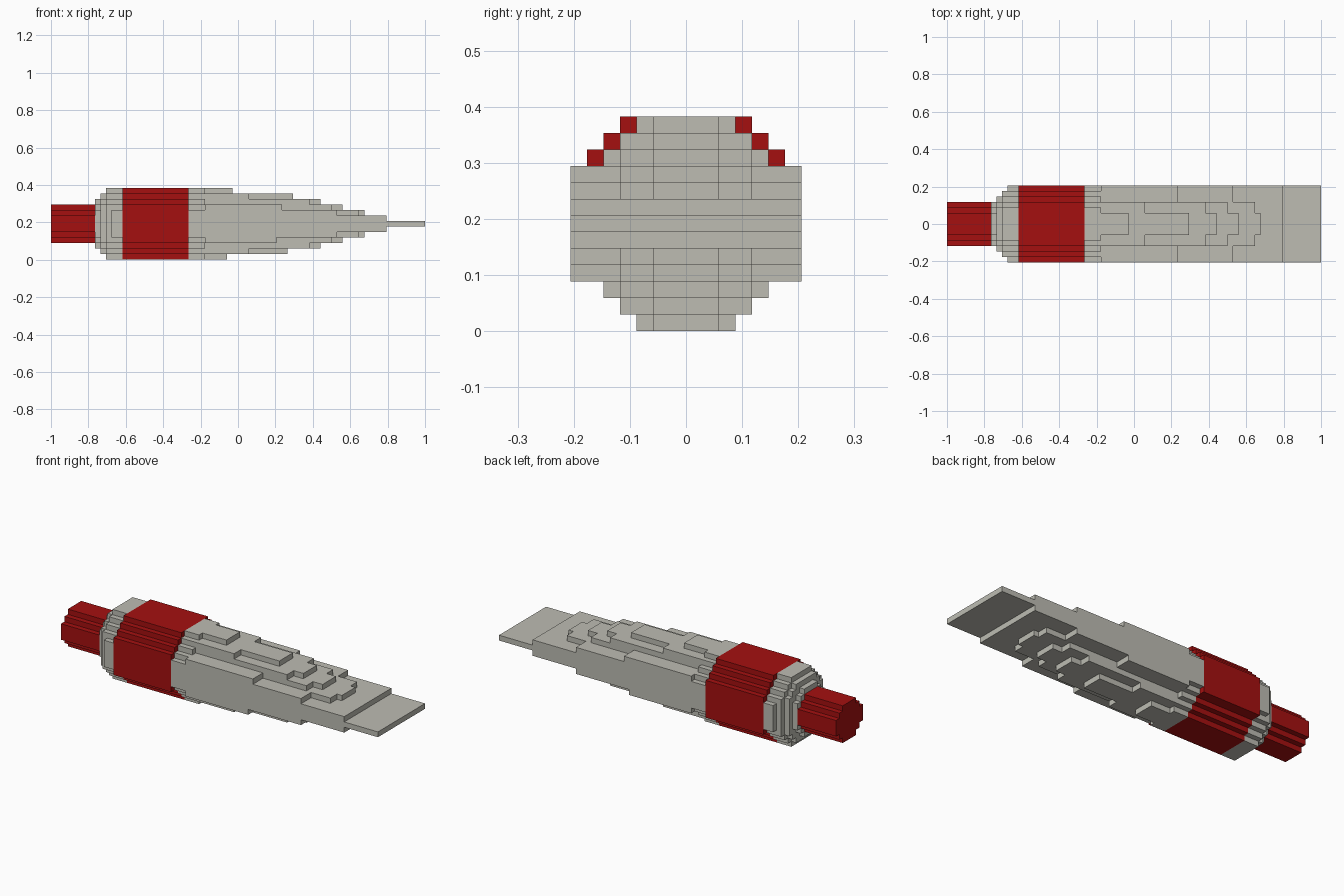
import bpy, bmesh

if "Cube" in bpy.data.objects:
    bpy.data.objects.remove(bpy.data.objects["Cube"])

U = 2 / 68          # one block step
MID = 6             # index of the middle layer (13 layers high)


def material(name, rgb):
    m = bpy.data.materials.new(name)
    m.diffuse_color = (*rgb, 1)
    m.use_nodes = True
    m.node_tree.nodes["Principled BSDF"].inputs["Base Color"].default_value = m.diffuse_color
    return m


RED = material("red", (0.376, 0.005, 0.005))
GREY = material("warm grey", (0.51, 0.505, 0.45))


def make(name, prisms, mat):
    """prisms: (outline points in block units, sweep vector)."""
    bm = bmesh.new()
    for pts, sweep in prisms:
        f = bm.faces.new([bm.verts.new(((x - 34) * U, y * U, z * U)) for x, y, z in pts])
        ext = bmesh.ops.extrude_face_region(bm, geom=[f], use_keep_orig=True)
        moved = [g for g in ext["geom"] if isinstance(g, bmesh.types.BMVert)]
        bmesh.ops.translate(bm, verts=moved, vec=[c * U for c in sweep])
    bmesh.ops.recalc_face_normals(bm, faces=bm.faces)
    me = bpy.data.meshes.new(name)
    bm.to_mesh(me)
    bm.free()
    me.materials.append(mat)
    ob = bpy.data.objects.new(name, me)
    bpy.context.collection.objects.link(ob)
    return ob


def clean(pts):
    """Drop repeated and collinear outline points."""
    pts = [p for i, p in enumerate(pts) if p != pts[i - 1]]
    n = len(pts)
    return [p for i, p in enumerate(pts)
            if not any(pts[i - 1][k] == p[k] == pts[(i + 1) % n][k] for k in (0, 1))]


def disc(x0, x1, widths, base):
    """Stepped round section along x; widths are half widths per layer, bottom up."""
    right = [(w, base + i + d) for i, w in enumerate(widths) for d in (0, 1)]
    outline = clean(right + [(-y, z) for y, z in reversed(right)])
    return [(x0, y, z) for y, z in outline], (x1 - x0, 0, 0)


def both(half):
    """Mirror a half list of layer widths about its last entry."""
    return half + half[-2::-1]


# shank at the back end
make("shank", [disc(0, 8, both([2, 3, 4, 4]), 3)], RED)

# rounded shoulder, growing in one-step rings
ROUND = both([3, 4, 5, 6, 7, 7, 7])
make("shoulder", [
    disc(8, 9, both([2, 3, 4, 4, 4]), 2),
    disc(9, 10, both([3, 4, 5, 5, 5, 5]), 1),
    disc(10, 11, [min(w, 6) for w in ROUND], 0),
    disc(11, 13, ROUND, 0)], GREY)

# coloured band, slightly fuller on top
make("band", [disc(13, 25, [3, 4, 5] + [7] * 7 + [6, 5, 4], 0)], RED)

# collar between band and blade
make("collar", [disc(25, 28, ROUND, 0)], GREY)


# stepped tapering blade: strips of different width, each with (end x, height) steps
def strip(y0, y1, top, bottom):
    def path(steps):
        starts = [28] + [x for x, _ in steps[:-1]]
        return [p for s, (e, z) in zip(starts, steps) for p in ((s, z), (e, z))]
    outline = clean(path(top) + path(bottom)[::-1])
    return [(x, y0, z) for x, z in outline], (0, y1 - y0, 0)


TIP_TOP, TIP_BOTTOM = [(61, 8), (68, 7)], [(61, 5), (68, 6)]
center = ([(33, 13), (44, 12), (49, 11), (53, 10), (57, 9)] + TIP_TOP,
          [(32, 0), (43, 1), (49, 2), (53, 3), (57, 4)] + TIP_BOTTOM)
middle = ([(36, 12), (47, 11), (51, 10), (56, 9)] + TIP_TOP,
          [(36, 1), (47, 2), (51, 3), (56, 4)] + TIP_BOTTOM)
outer = ([(42, 10), (52, 9)] + TIP_TOP,
         [(41, 3), (52, 4)] + TIP_BOTTOM)
parts = [strip(-2, 2, *center)]
for s in (-1, 1):
    parts += [strip(2 * s, 4 * s, *middle), strip(4 * s, 7 * s, *outer)]
make("blade", parts, GREY)
